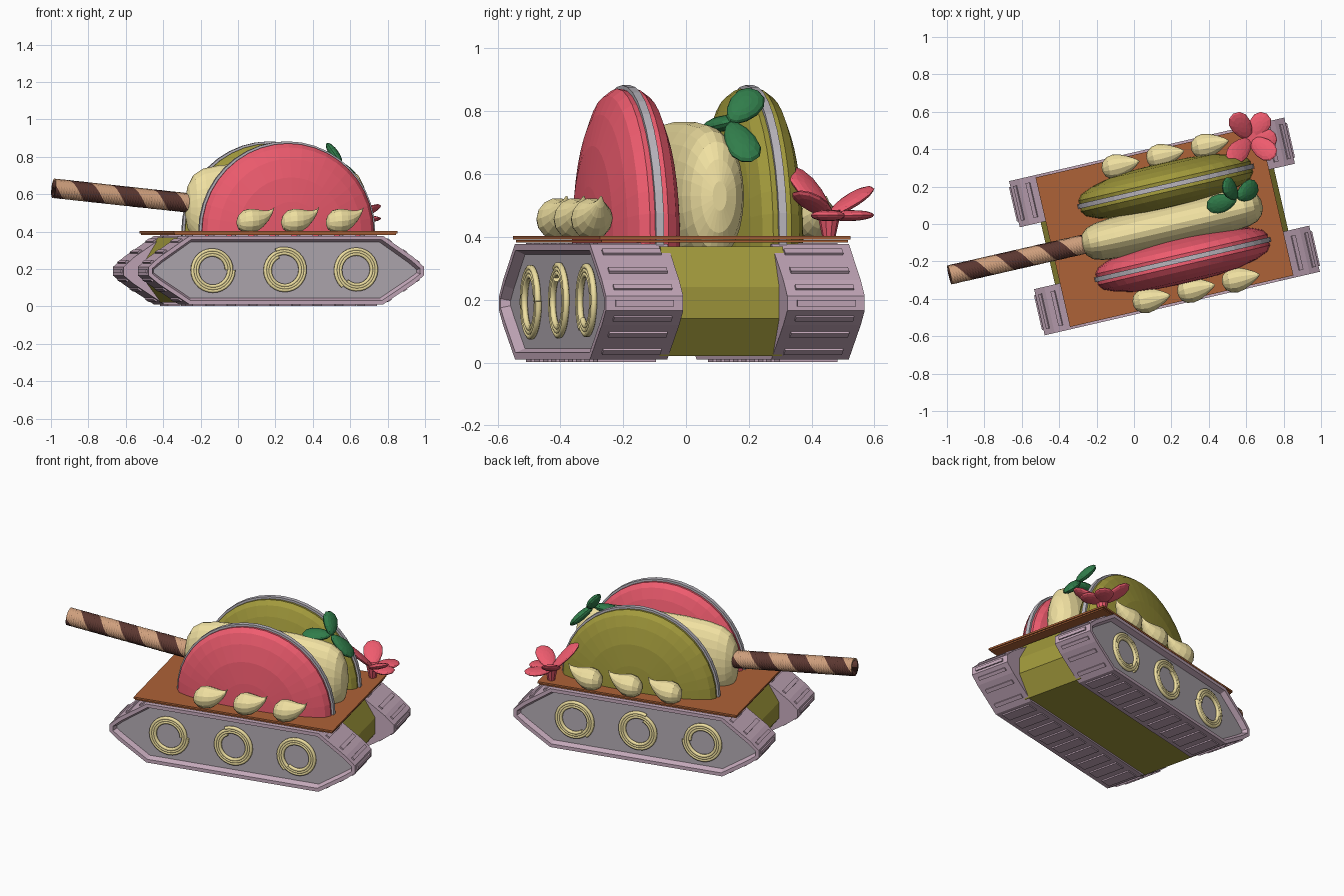
import bpy, bmesh, math
from mathutils import Matrix, Vector

if "Cube" in bpy.data.objects:
    bpy.data.objects.remove(bpy.data.objects["Cube"])

# whole vehicle is turned 13 degrees
M = Matrix.Translation((0.163, -0.013, 0)) @ Matrix.Rotation(math.radians(13), 4, 'Z')
I = Matrix.Identity(4)


def mat(name, r, g, b):
    m = bpy.data.materials.new(name)
    m.diffuse_color = tuple((c / 255) ** 2.2 for c in (r, g, b)) + (1,)
    m.use_nodes = True
    m.node_tree.nodes["Principled BSDF"].inputs["Base Color"].default_value = m.diffuse_color
    return m


MAUVE = mat("mauve", 196, 168, 186)
PANEL = mat("panel_grey", 178, 170, 178)
OLIVE = mat("olive", 160, 152, 62)
PINK = mat("pink", 238, 92, 110)
CREAM = mat("cream", 240, 224, 160)
FILL = mat("filling", 186, 182, 190)
BROWN = mat("wafer", 172, 98, 58)
DARK = mat("cocoa", 92, 58, 52)
TAN = mat("biscuit", 206, 158, 124)
GREEN = mat("green", 52, 124, 76)


def finish(name, bm, mats, m=M):
    bmesh.ops.recalc_face_normals(bm, faces=bm.faces[:])
    bm.transform(m)
    me = bpy.data.meshes.new(name)
    bm.to_mesh(me)
    bm.free()
    for k in mats:
        me.materials.append(k)
    ob = bpy.data.objects.new(name, me)
    bpy.context.collection.objects.link(ob)
    return ob


def box(bm, size, m):
    bmesh.ops.create_cube(bm, size=1, matrix=m @ Matrix.Diagonal((*size, 1)))


def prism(pts, v0, v1):
    bm = bmesh.new()
    f = bm.faces.new([bm.verts.new((u, v0, z)) for u, z in pts])
    r = bmesh.ops.extrude_face_region(bm, geom=[f])
    for v in r["geom"]:
        if isinstance(v, bmesh.types.BMVert):
            v.co.y = v1
    bmesh.ops.recalc_face_normals(bm, faces=bm.faces[:])
    return bm


def loft(name, secs, material, m, n=24, cut=None):
    """Elliptical sections (x, z centre, y radius, z radius) joined along x."""
    bm = bmesh.new()
    rings = [[bm.verts.new((x, ry * math.cos(a), z + rz * math.sin(a)))
              for a in (2 * math.pi * j / n for j in range(n))] for x, z, ry, rz in secs]
    for a, b in zip(rings, rings[1:]):
        for j in range(n):
            bm.faces.new((a[j], a[(j + 1) % n], b[(j + 1) % n], b[j]))
    bm.faces.new(rings[0])
    bm.faces.new(rings[-1])
    if cut is not None:
        bmesh.ops.bisect_plane(bm, geom=bm.verts[:] + bm.edges[:] + bm.faces[:],
                               plane_co=(0, 0, cut), plane_no=(0, 0, 1), clear_inner=True)
        bmesh.ops.holes_fill(bm, edges=[e for e in bm.edges if e.is_boundary])
    return finish(name, bm, [material], M @ m)


def petal(name, base, tip, normal, width, thick, material):
    base, tip = Vector(base), Vector(tip)
    x = (tip - base).normalized()
    y = Vector(normal).cross(x).normalized()
    rot = Matrix((x, y, x.cross(y))).transposed().to_4x4()
    bm = bmesh.new()
    bmesh.ops.create_uvsphere(bm, u_segments=12, v_segments=8, radius=1)
    for v in bm.verts:                      # narrower towards the base
        v.co.y *= 1 + 0.25 * v.co.x
    s = Matrix.Diagonal(((tip - base).length / 2, width / 2, thick / 2, 1))
    finish(name, bm, [material], Matrix.Translation((base + tip) / 2) @ rot @ s)


# tracks with recessed side panels and raised tread bars
right = [(.53, .01), (.70, .12), (.755, .165), (.755, .212), (.70, .262), (.53, .378)]
profile = right + [(-u, z) for u, z in reversed(right)]
for side, tag in ((-1, "front"), (1, "back")):
    bm = prism(profile, side * .17, side * .423)
    outer = [f for f in bm.faces if f.normal.y * side > .9]
    bmesh.ops.inset_region(bm, faces=outer, thickness=.022, depth=0)
    bmesh.ops.inset_region(bm, faces=outer, thickness=.014, depth=-.03)
    for f in outer:
        f.material_index = 1
    finish("track_" + tag, bm, [MAUVE, PANEL])
    bm = bmesh.new()
    for k, (a, b) in enumerate(zip(profile, profile[1:] + profile[:1])):
        d = Vector((b[0] - a[0], 0, b[1] - a[1]))
        n, w = (9, .07) if d.length > 1 else (2, .025) if d.length > .15 else (1, .02)
        ang = Matrix.Rotation(-math.atan2(d.z, d.x), 4, 'Y')
        for i in range(n):
            p = Vector((a[0], side * .297, a[1])) + d * ((i + .5) / n)
            if k == 5:
                p.z -= .005                 # top bars stay under the deck
            box(bm, (w, .19, .016), Matrix.Translation(p) @ ang)
    finish("tread_bars_" + tag, bm, [MAUVE])

    # spiral piped wheels
    for i, u in enumerate((-.40, -.005, .39)):
        cu = bpy.data.curves.new("wheel", 'CURVE')
        cu.dimensions = '3D'
        cu.bevel_depth = .0105
        cu.bevel_resolution = 1
        cu.use_fill_caps = True
        cu.materials.append(CREAM)
        sp = cu.splines.new('POLY')
        N = 84
        sp.points.add(N)
        for j in range(N + 1):
            a = 2 * math.pi * 3 * j / N + i * 2
            r = .078 + .038 * j / N
            sp.points[j].co = (r * math.cos(a), 0, r * math.sin(a), 1)
        ob = bpy.data.objects.new(f"wheel_{tag}_{i}", cu)
        ob.matrix_world = M @ Matrix.Translation((u, side * .402, .195))
        bpy.context.collection.objects.link(ob)

# hull between the tracks
hr = [(.55, .02), (.64, .14), (.64, .24), (.56, .37)]
finish("hull", prism(hr + [(-u, z) for u, z in reversed(hr)], -.2, .2), [OLIVE])

# wafer deck in two thin layers
bm = bmesh.new()
box(bm, (1.215, .805, .008), Matrix.Translation((0, 0, .386)))
box(bm, (1.226, .82, .011), Matrix.Translation((0, 0, .397)))
finish("deck", bm, [BROWN])

# upright half biscuits with filling
shell = [(.012, .47), (.03, .472), (.06, .45), (.085, .39), (.11, .29), (.123, .16), (.128, .03)]
for v, tag, m in ((-.195, "pink", PINK), (.207, "olive", OLIVE)):
    place = Matrix.Translation((.055, v, 0)) @ Matrix.Rotation(math.pi / 2, 4, 'Z')
    for s in (-1, 1):
        loft(f"biscuit_{tag}_{s}", [(s * x, .40, r, r) for x, r in shell], m, place, 40, .37)
    loft(f"filling_{tag}", [(-.013, .40, .483, .483), (.013, .40, .483, .483)], FILL, place, 40, .37)

# cream roll between the biscuits
half = [(.495, .2), (.48, .5), (.45, .74), (.40, .88), (.31, .96), (.16, 1)]
roll = [(-x, k) for x, k in half] + [(x, k) for x, k in reversed(half)]
loft("cream_roll", [(x, .53, .115 * k, .235 * k) for x, k in roll], CREAM,
     Matrix.Translation((.04, 0, 0)), 24, .37)

# piped dollops
drop = [(-.102, .45, .012), (-.092, .45, .038), (-.065, .455, .06), (-.03, .457, .067),
        (.005, .46, .06), (.04, .47, .045), (.07, .487, .028), (.09, .506, .014), (.102, .528, .003)]
for v in (-.365, .37):
    for u in (-.155, .09, .335):
        loft("dollop", [(x, z, r, r) for x, z, r in drop], CREAM,
             Matrix.Translation((u, v, 0)), 14)

# spiral striped gun barrel, hollow at the muzzle
a, b = Vector((-.36, .004, .545)), Vector((-1.178, .006, .632))
L, n, steps, r = (b - a).length, 16, 56, .053
bm = bmesh.new()
rings = [[bm.verts.new((rr * math.cos(t), rr * math.sin(t), z))
          for t in (2 * math.pi * (j / n + z / .232) for j in range(n))]
         for z, rr in [(L * i / steps, r) for i in range(steps + 1)] + [(L, r * .8), (L - .1, r * .8)]]
for p, q in zip(rings, rings[1:]):
    for j in range(n):
        f = bm.faces.new((p[j], p[(j + 1) % n], q[(j + 1) % n], q[j]))
        f.material_index = 0 if j < 8 or p is rings[-2] else 1
bm.faces.new(rings[0])
bm.faces.new(rings[-1])
aim = Matrix.Translation(a) @ (b - a).to_track_quat('Z', 'Y').to_matrix().to_4x4()
finish("barrel", bm, [DARK, TAN], M @ aim)

# mint leaves
for tip in ((.48, .23, .865), (.66, .21, .64), (.39, .085, .755)):
    petal("leaf", (.55, .14, .765), tip, (.75, .1, .65), .105, .05, GREEN)

# flower at the rear corner
core = Vector((.62, .455, .465))
for tip in ((.51, .335, .625), (.53, .59, .56), (.71, .59, .47), (.755, .36, .545), (.765, .45, .47)):
    d = Vector(tip) - core
    petal("flower_petal", core, tip, (-d.x, -d.y, .4), .11, .035, PINK)
bm = bmesh.new()
bmesh.ops.create_cone(bm, segments=10, radius1=.02, radius2=.04, depth=.09, cap_ends=True)
finish("flower_base", bm, [PINK], Matrix.Translation((.62, .455, .44)))
